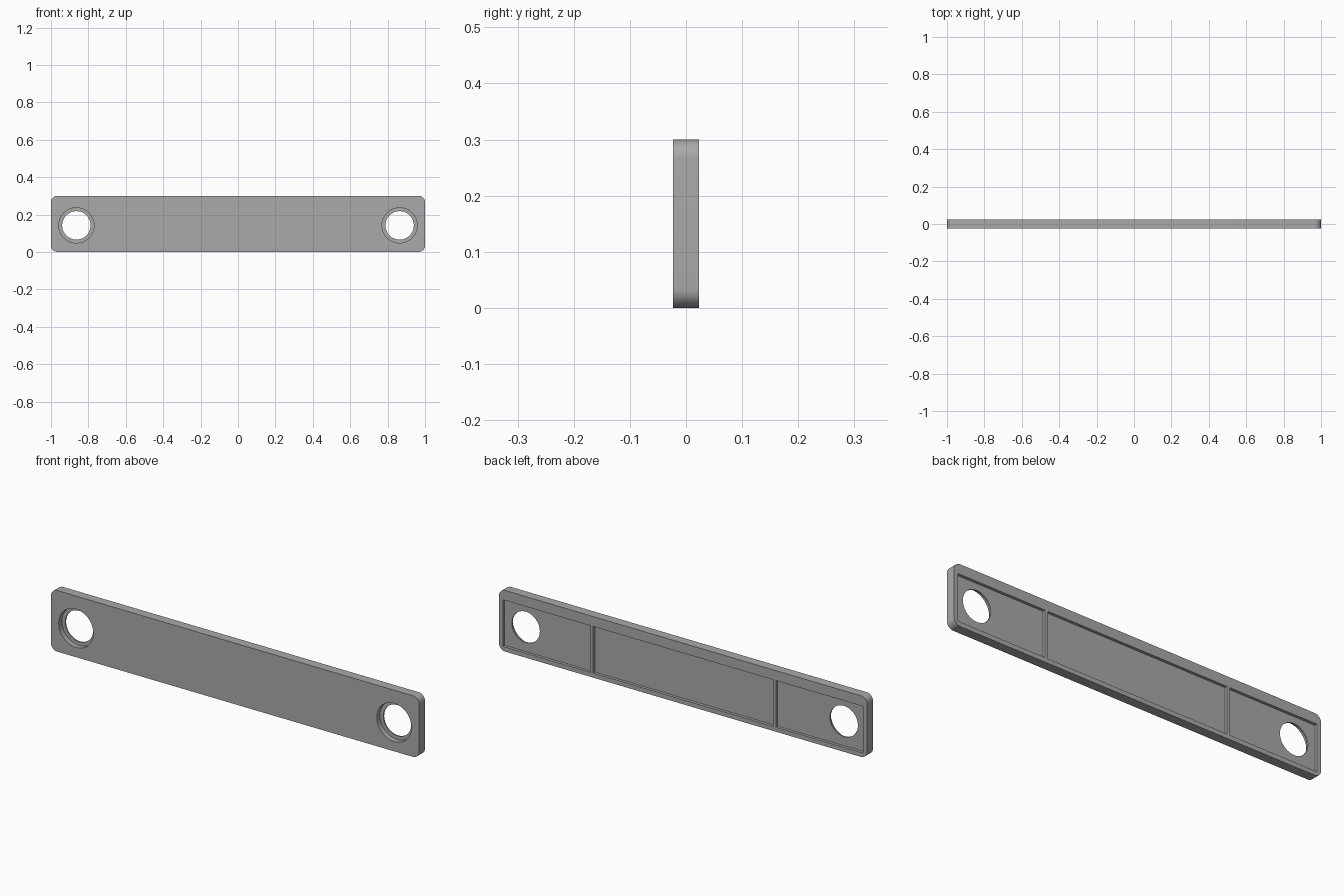
import bpy
import bmesh
import math
from mathutils import Matrix, Vector

cube = bpy.data.objects.get("Cube")
if cube:
    bpy.data.objects.remove(cube, do_unlink=True)

LENGTH, DEPTH, HEIGHT = 2.0, 0.046, 0.3
FRONT, BACK = -DEPTH / 2, DEPTH / 2
POCKET_DEPTH, BORE_DEPTH = 0.014, 0.025
HOLE_X, HOLE_Z = 0.864, 0.142

grey = bpy.data.materials.new("plain grey")
grey.use_nodes = True
colour = (0.4, 0.4, 0.4, 1)
grey.diffuse_color = colour
grey.node_tree.nodes["Principled BSDF"].inputs["Base Color"].default_value = colour


def add_object(name, bm):
    mesh = bpy.data.meshes.new(name)
    bm.to_mesh(mesh)
    bm.free()
    mesh.materials.append(grey)
    obj = bpy.data.objects.new(name, mesh)
    bpy.context.collection.objects.link(obj)
    return obj


def box(name, low, high, corner=0):
    """Box between two corners, optionally rounding the edges along y."""
    low, high = Vector(low), Vector(high)
    bm = bmesh.new()
    bmesh.ops.create_cube(bm, size=1, matrix=Matrix.Translation((low + high) / 2)
                          @ Matrix.Diagonal((*(high - low), 1)))
    if corner:
        edges = [e for e in bm.edges
                 if abs(e.verts[0].co.y - e.verts[1].co.y) > DEPTH / 2]
        bmesh.ops.bevel(bm, geom=edges, offset=corner, segments=10,
                        profile=0.5, affect='EDGES')
    return add_object(name, bm)


def cylinder(name, x, radius, y0, y1):
    bm = bmesh.new()
    place = Matrix.Translation((x, (y0 + y1) / 2, HOLE_Z)) @ Matrix.Rotation(math.pi / 2, 4, 'X')
    bmesh.ops.create_cone(bm, cap_ends=True, segments=64, radius1=radius,
                          radius2=radius, depth=y1 - y0, matrix=place)
    return add_object(name, bm)


# Rounded plate
plate = box("mounting_plate", (-LENGTH / 2, FRONT, 0), (LENGTH / 2, BACK, HEIGHT), 0.034)

# Three shallow pockets in the back, leaving a rim and two thin ribs
cutters = []
for name, x0, x1 in (("right_pocket", -0.979, -0.504),
                     ("middle_pocket", -0.488, 0.488),
                     ("left_pocket", 0.504, 0.979)):
    cutters.append(box(name, (x0, BACK - POCKET_DEPTH, 0.022), (x1, BACK + 0.05, 0.251)))

# Stepped screw holes, wider at the front
for side, sign in (("right", -1), ("left", 1)):
    cutters.append(cylinder(side + "_counterbore", sign * HOLE_X, 0.094,
                            FRONT - 0.05, FRONT + BORE_DEPTH))
    cutters.append(cylinder(side + "_through_hole", sign * HOLE_X, 0.076, -0.1, 0.1))

bpy.context.view_layer.objects.active = plate
for cutter in cutters:
    cutter.hide_render = True
    cut = plate.modifiers.new(cutter.name, 'BOOLEAN')
    cut.operation = 'DIFFERENCE'
    cut.solver = 'EXACT'
    cut.object = cutter
    bpy.ops.object.modifier_apply(modifier=cut.name)
    bpy.data.objects.remove(cutter, do_unlink=True)

bpy.ops.object.select_all(action='DESELECT')
plate.select_set(True)
bpy.ops.object.shade_smooth_by_angle(angle=math.radians(30))
